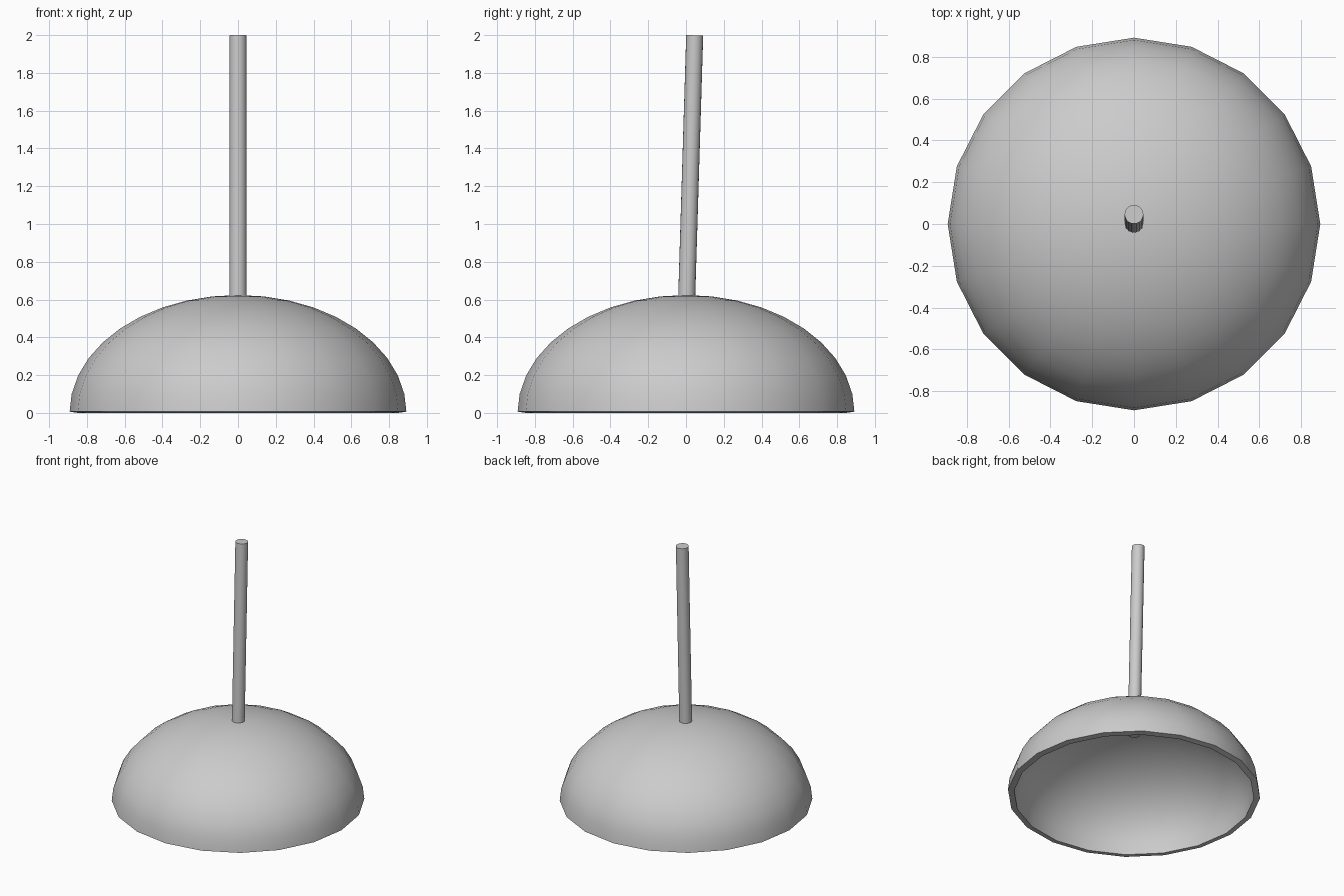
import bpy, bmesh, math
from mathutils import Vector

if "Cube" in bpy.data.objects:
    bpy.data.objects.remove(bpy.data.objects["Cube"])

SIDES = 20
A, C, T = 0.848, 0.58, 0.044   # inner radius, inner height, wall thickness


def smooth(obj):
    bpy.ops.object.select_all(action='DESELECT')
    obj.select_set(True)
    bpy.context.view_layer.objects.active = obj
    bpy.ops.object.shade_smooth_by_angle(angle=math.radians(40))


def lathe(name, profile):
    bm = bmesh.new()
    verts = [bm.verts.new((r, 0, z)) for r, z in profile]
    edges = [bm.edges.new(p) for p in zip(verts, verts[1:])]
    bmesh.ops.spin(bm, geom=verts + edges, cent=(0, 0, 0), axis=(0, 0, 1),
                   angle=math.tau, steps=SIDES)
    bmesh.ops.remove_doubles(bm, verts=bm.verts, dist=1e-4)
    bmesh.ops.recalc_face_normals(bm, faces=bm.faces)
    mesh = bpy.data.meshes.new(name)
    bm.to_mesh(mesh)
    bm.free()
    obj = bpy.data.objects.new(name, mesh)
    bpy.context.collection.objects.link(obj)
    smooth(obj)


# Hollow dome: inner half ellipse, offset outwards for the outer skin
inner, outer = [], []
for i in range(11):
    t = math.radians(9 * i)
    p = Vector((A * math.cos(t), C * math.sin(t)))
    tn = max(t, math.radians(6))  # rim normal tilts slightly upwards
    n = Vector((math.cos(tn) / A, math.sin(tn) / C)).normalized()
    q = p + n * T
    if i == 10:
        p.x = q.x = 0
    inner.append(p)
    outer.append(q)
lathe("dome_cup", outer[::-1] + inner)

# Handle: slightly leaning rod that pokes through the top of the dome
low, high = Vector((0, 0, 0.49)), Vector((0, 0.046, 1.999))
axis = high - low
bpy.ops.mesh.primitive_cylinder_add(vertices=SIDES, radius=0.045, depth=axis.length,
                                    location=(low + high) / 2)
handle = bpy.context.object
handle.name = "handle_rod"
handle.rotation_euler = axis.to_track_quat('Z', 'Y').to_euler()
smooth(handle)
